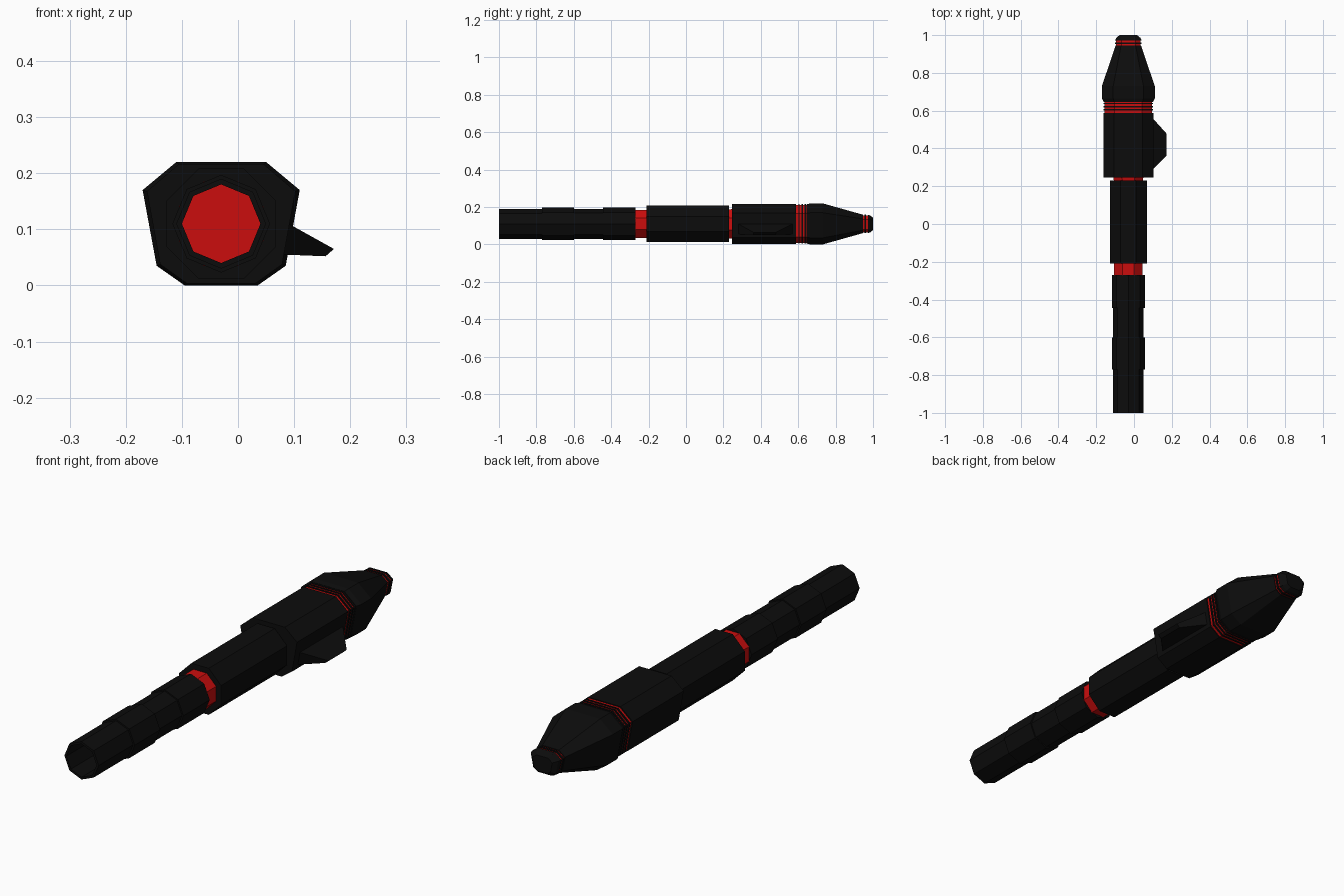
import bpy, bmesh, math

if "Cube" in bpy.data.objects:
    bpy.data.objects.remove(bpy.data.objects["Cube"])

CX, CZ = -0.03, 0.11


def material(name, rgb):
    m = bpy.data.materials.new(name)
    m.diffuse_color = (*rgb, 1)
    m.use_nodes = True
    m.node_tree.nodes["Principled BSDF"].inputs["Base Color"].default_value = m.diffuse_color
    return m


BLACK = material("matte_black", (0.0038, 0.0038, 0.0038))
RED = material("bright_red", (0.6, 0.004, 0.004))


def octagon(phase):
    return [(math.cos(phase + i * math.pi / 4), math.sin(phase + i * math.pi / 4)) for i in range(8)]


POINT_OCT = octagon(0)                      # vertices on the axes
FLAT_OCT = [(x / math.cos(math.pi / 8), z / math.cos(math.pi / 8)) for x, z in octagon(math.pi / 8)]
half = [(0.065, -0.11), (0.115, -0.075), (0.14, 0.06), (0.08, 0.11)]
HULL = half + [(-x, z) for x, z in reversed(half)]


def loft(name, section, stations, mat, ring=False):
    """Skin a section along y; stations are (y, x scale, z scale)."""
    bm = bmesh.new()
    loops = [[bm.verts.new((CX + x * sx, y, CZ + z * sz)) for x, z in section]
             for y, sx, sz in stations]
    pairs = list(zip(loops, loops[1:]))
    if ring:
        pairs.append((loops[-1], loops[0]))
    else:
        bm.faces.new(loops[0])
        bm.faces.new(loops[-1])
    n = len(section)
    for a, b in pairs:
        for i in range(n):
            bm.faces.new((a[i], a[(i + 1) % n], b[(i + 1) % n], b[i]))
    return finish(name, bm, mat)


def finish(name, bm, mat):
    bmesh.ops.recalc_face_normals(bm, faces=bm.faces[:])
    me = bpy.data.meshes.new(name)
    bm.to_mesh(me)
    bm.free()
    me.materials.append(mat)
    ob = bpy.data.objects.new(name, me)
    bpy.context.collection.objects.link(ob)
    return ob


def same(*pairs):
    return [(y, r, r) for y, r in pairs]


# hollow stepped front tube
loft("front_tube", POINT_OCT, same(
    (-0.27, 0.07), (-1, 0.07), (-1, 0.08), (-0.77, 0.08), (-0.77, 0.087), (-0.60, 0.087),
    (-0.60, 0.081), (-0.445, 0.081), (-0.445, 0.087), (-0.27, 0.087)), BLACK, ring=True)

# red core, seen down the bore and at both necks
loft("red_core", FLAT_OCT, same((-0.272, 0.075), (0.22, 0.075), (0.25, 0.08)), RED)

# middle sleeve
loft("middle_sleeve", FLAT_OCT, same((-0.21, 0.098), (0.23, 0.098)), BLACK)

# main body
loft("main_body", HULL, [(0.247, 0.945, 0.965), (0.587, 0.945, 0.965)], BLACK)

# red collar with thin black rings round it
loft("red_collar", HULL, [(0.58, 0.9, 0.93), (0.66, 0.9, 0.93)], RED)
for i, y in enumerate((0.601, 0.618, 0.634)):
    loft(f"collar_ring_{i + 1}", HULL, [(y, 0.94, 0.96), (y + 0.007, 0.94, 0.96)], BLACK)

# nose cone
loft("nose_cone", HULL, [(0.645, 0.93, 0.95), (0.665, 1, 1), (0.73, 1, 1),
                         (0.945, 0.48, 0.45)], BLACK)

# tip: red groove, black ring and bevelled cap
loft("tip_groove", HULL, [(0.94, 0.46, 0.41), (0.98, 0.46, 0.41)], RED)
loft("tip_ring", HULL, [(0.954, 0.5, 0.45), (0.962, 0.5, 0.45)], BLACK)
loft("tip_cap", HULL, [(0.972, 0.5, 0.45), (0.985, 0.46, 0.41), (1.0, 0.33, 0.3)], BLACK)

# swept side fin, root to tip
bm = bmesh.new()
root = [(0.08, 0.28, 0.055), (0.08, 0.57, 0.055), (0.09, 0.57, 0.11), (0.09, 0.28, 0.11)]
tip = [(0.156, 0.36, 0.052), (0.156, 0.48, 0.052), (0.171, 0.48, 0.065), (0.171, 0.36, 0.065)]
a = [bm.verts.new(p) for p in root]
b = [bm.verts.new(p) for p in tip]
bm.faces.new(a)
bm.faces.new(b)
for i in range(4):
    j = (i + 1) % 4
    bm.faces.new((a[i], a[j], b[j], b[i]))
finish("side_fin", bm, BLACK)
